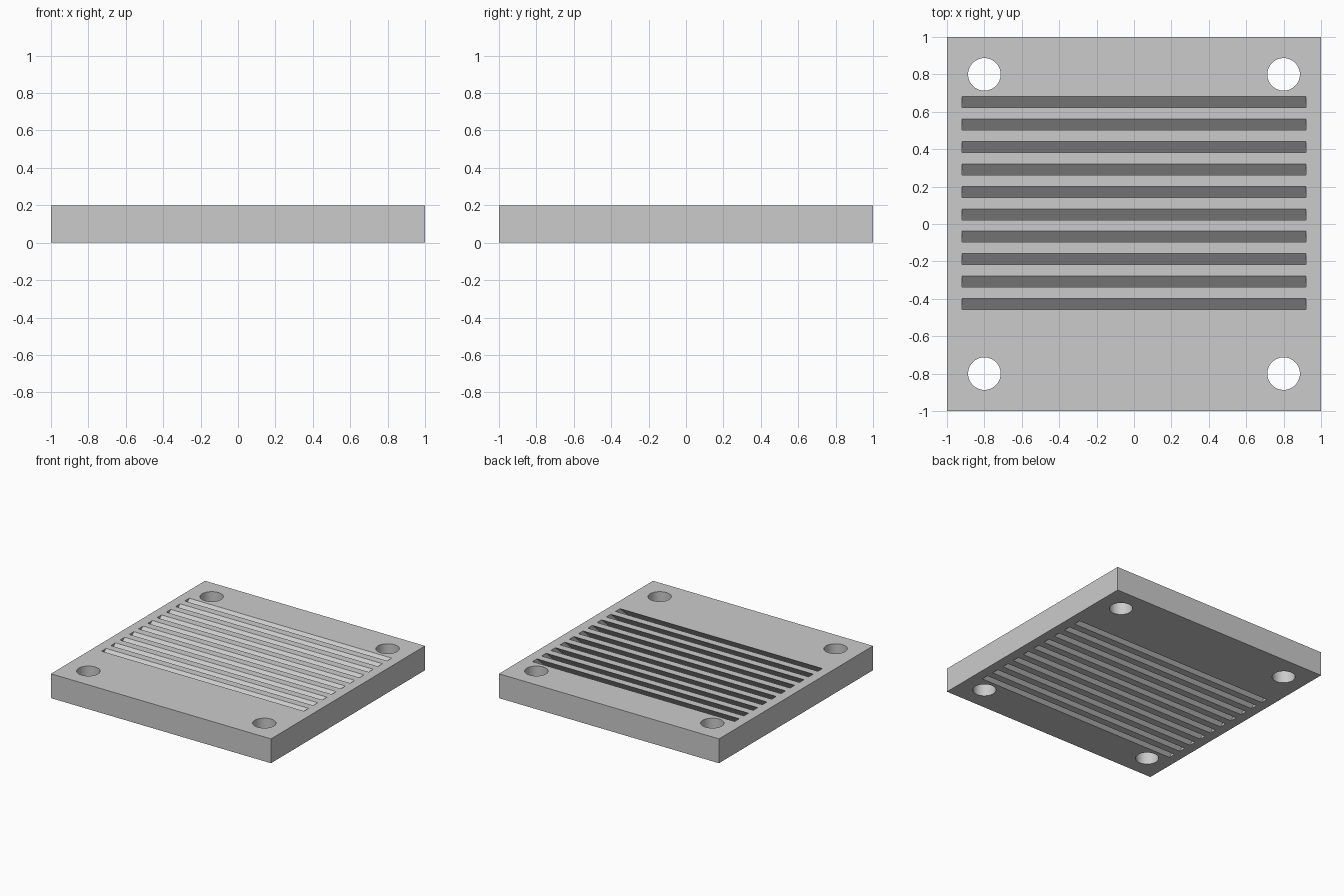
import bpy
import bmesh
from mathutils import Matrix, Vector

if "Cube" in bpy.data.objects:
    bpy.data.objects.remove(bpy.data.objects["Cube"], do_unlink=True)

THICK = 0.2
HOLE_POS, HOLE_R = 0.8, 0.087
SLOT_HALF_X, SLOT_W, PITCH, COUNT = 0.92, 0.059, 0.12, 10
SLANT = 1.12          # sideways run of a slot per unit of height
REACH = 0.15          # cutter half height, passing both plate faces

grey = bpy.data.materials.new("plain grey")
grey.use_nodes = True
colour = (0.6, 0.6, 0.6, 1)
grey.diffuse_color = colour
grey.node_tree.nodes["Principled BSDF"].inputs["Base Color"].default_value = colour


def make_object(name, bm):
    bmesh.ops.recalc_face_normals(bm, faces=bm.faces[:])
    mesh = bpy.data.meshes.new(name)
    bm.to_mesh(mesh)
    bm.free()
    mesh.materials.append(grey)
    obj = bpy.data.objects.new(name, mesh)
    bpy.context.collection.objects.link(obj)
    return obj


# Square plate
bm = bmesh.new()
bmesh.ops.create_cube(bm, size=1, matrix=Matrix.Translation((0, 0, THICK / 2))
                      @ Matrix.Diagonal((2, 2, THICK, 1)))
plate = make_object("vent_plate", bm)

# Cutter for corner holes and slanted slots
bm = bmesh.new()
for sx in (-1, 1):
    for sy in (-1, 1):
        bmesh.ops.create_cone(
            bm, segments=48, radius1=HOLE_R, radius2=HOLE_R, depth=2 * REACH, cap_ends=True,
            matrix=Matrix.Translation((sx * HOLE_POS, sy * HOLE_POS, THICK / 2)))
for i in range(COUNT):
    y = (i - (COUNT - 1) / 2) * PITCH
    slot = bmesh.ops.create_cube(bm, size=1, matrix=Matrix.Diagonal(
        (2 * SLOT_HALF_X, SLOT_W, 2 * REACH, 1)))
    for v in slot["verts"]:
        v.co += Vector((0, y + SLANT * v.co.z, THICK / 2))
cutter = make_object("hole_and_slot_cutter", bm)
cutter.hide_render = True
cutter.hide_viewport = True
cutter.display_type = 'WIRE'

# Cut the plate, then drop the cutter
cut = plate.modifiers.new("cut openings", 'BOOLEAN')
cut.operation = 'DIFFERENCE'
cut.solver = 'EXACT'
cut.object = cutter
bpy.context.view_layer.objects.active = plate
plate.select_set(True)
bpy.ops.object.modifier_apply(modifier=cut.name)
bpy.data.objects.remove(cutter, do_unlink=True)

# Smooth hole walls, sharp edges elsewhere
bpy.ops.object.shade_smooth_by_angle()
